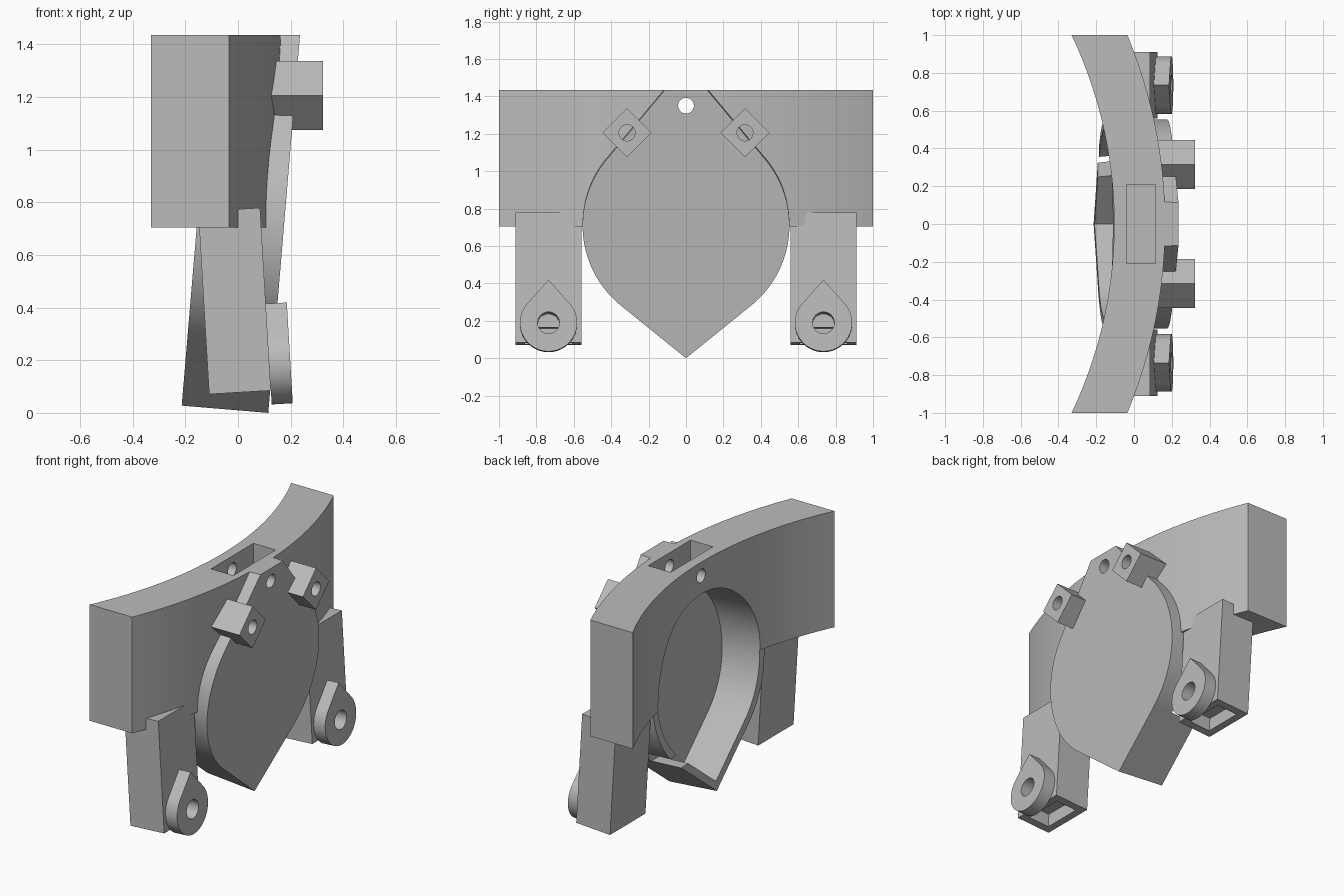
import bpy
import bmesh
from math import acos, cos, sin, pi, radians, sqrt
from mathutils import Matrix, Vector

cube = bpy.data.objects.get("Cube")
if cube:
    bpy.data.objects.remove(cube, do_unlink=True)

grey = bpy.data.materials.new("plain_grey")
grey.use_nodes = True
GREY = (0.5, 0.5, 0.5, 1)
grey.diffuse_color = GREY
grey.node_tree.nodes["Principled BSDF"].inputs["Base Color"].default_value = GREY


def outline(r, cz=0.0, top=None, bottom=None, steps=40):
    """Circle in (y, z), drawn out along tangents to optional points above and below."""
    a_top = acos(r / (top - cz)) if top is not None else 0
    a_bot = acos(r / (cz - bottom)) if bottom is not None else 0
    lo, hi = -pi / 2 + a_bot, pi / 2 - a_top
    side = [(r * cos(lo + (hi - lo) * i / steps), cz + r * sin(lo + (hi - lo) * i / steps))
            for i in range(steps + 1)]
    left = [(-y, z) for y, z in reversed(side)]
    if top is not None:
        side.append((0, top))
    else:
        left = left[1:]
    if bottom is not None:
        left.append((0, bottom))
    else:
        left = left[:-1]
    return side + left


def rect(y0, y1, z0, z1):
    return [(y0, z0), (y1, z0), (y1, z1), (y0, z1)]


def solid(name, points, push, frame=Matrix()):
    """Extrude a closed loop of 3D points along a vector."""
    bm = bmesh.new()
    face = bm.faces.new([bm.verts.new(p) for p in points])
    new = bmesh.ops.extrude_face_region(bm, geom=[face])["geom"]
    bmesh.ops.translate(bm, vec=Vector(push), verts=[v for v in new if isinstance(v, bmesh.types.BMVert)])
    bmesh.ops.recalc_face_normals(bm, faces=bm.faces)
    bm.transform(frame)
    mesh = bpy.data.meshes.new(name)
    bm.to_mesh(mesh)
    bm.free()
    mesh.materials.append(grey)
    obj = bpy.data.objects.new(name, mesh)
    bpy.context.collection.objects.link(obj)
    return obj


def prism(name, profile, x0, x1, frame=Matrix()):
    return solid(name, [(x0, y, z) for y, z in profile], (x1 - x0, 0, 0), frame)


def select(obj):
    bpy.ops.object.select_all(action="DESELECT")
    obj.select_set(True)
    bpy.context.view_layer.objects.active = obj


def cut(obj, *cutters):
    select(obj)
    for cutter in cutters:
        cutter.hide_render = True
        mod = obj.modifiers.new("cut", "BOOLEAN")
        mod.operation = "DIFFERENCE"
        mod.solver = "EXACT"
        mod.object = cutter
        bpy.ops.object.modifier_apply(modifier=mod.name)


def discard(*cutters):
    for cutter in cutters:
        bpy.data.objects.remove(cutter, do_unlink=True)


def tilted(x, y, z, degrees):
    return Matrix.Translation((x, y, z)) @ Matrix.Rotation(radians(degrees), 4, "Y")


parts = []
TOP = 1.435

# Curved backing wall
CENTRE, OUTER, INNER = -2.435, 2.6, 2.33
ys = [-1 + i / 24 for i in range(49)]
plan = [(CENTRE + sqrt(OUTER ** 2 - y * y), y, 0.705) for y in ys]
plan += [(CENTRE + sqrt(INNER ** 2 - y * y), y, 0.705) for y in reversed(ys)]
wall = solid("curved_wall", plan, (0, 0, TOP - 0.705))

# Pointed round housing, leaning forward at the top
lean = tilted(0.115, 0, 0, 4.8)
housing = prism("round_housing", outline(0.553, 0.712, top=1.575, bottom=0), -0.33, 0, lean)

# Cutters: open cavity, top pocket, cross hole, flat top and side notch
cavity = prism("cavity_cutter", outline(0.505, 0.712, bottom=0.06), -0.6, -0.07, lean)
pocket = prism("pocket_cutter", rect(-0.21, 0.21, 1.25, 1.6), -0.04, 0.115)
cross_hole = prism("hole_cutter", outline(0.042, 1.35), -0.6, 0.6)
trim = prism("trim_cutter", rect(-1, 1, TOP, 2), -1, 1)
notch = prism("notch_cutter", rect(0.2, 0.6, 0.29, 0.38), -0.4, 0)
cut(wall, cavity, pocket, cross_hole)
cut(housing, trim, cavity, pocket, cross_hole, notch)
discard(cavity, pocket, cross_hole, trim, notch)
parts += [wall, housing]

for s, side in ((1, "left"), (-1, "right")):
    # Drilled block set on its corner
    place = Matrix.Translation((0, s * 0.315, 1.205))
    diamond = [(0, -0.131), (0.131, 0), (0, 0.131), (-0.131, 0)]
    block = prism(side + "_block", diamond, 0.08, 0.322, place)
    bore = prism("bore_cutter", outline(0.043), 0.14, 0.5, place)
    cut(block, bore)
    discard(bore)

    # Leg with a shallow recess underneath, and a drop-shaped lug on its front
    frame = tilted(0.125, s * 0.735, 0.085, -3.4)
    leg = prism(side + "_leg", rect(-0.176, 0.176, 0, 0.695), -0.235, 0, frame)
    lug = prism(side + "_lug", outline(0.153, 0.1, top=0.33), 0, 0.08, frame)
    recess = prism("recess_cutter", rect(-0.125, 0.125, -0.1, 0.085), -0.19, -0.045, frame)
    pin = prism("pin_cutter", outline(0.058, 0.1), -0.1, 0.2, frame)
    cut(leg, recess, pin)
    cut(lug, pin)
    discard(recess, pin)
    parts += [block, leg, lug]

for part in parts:
    select(part)
    bpy.ops.object.shade_smooth_by_angle(angle=radians(25))
